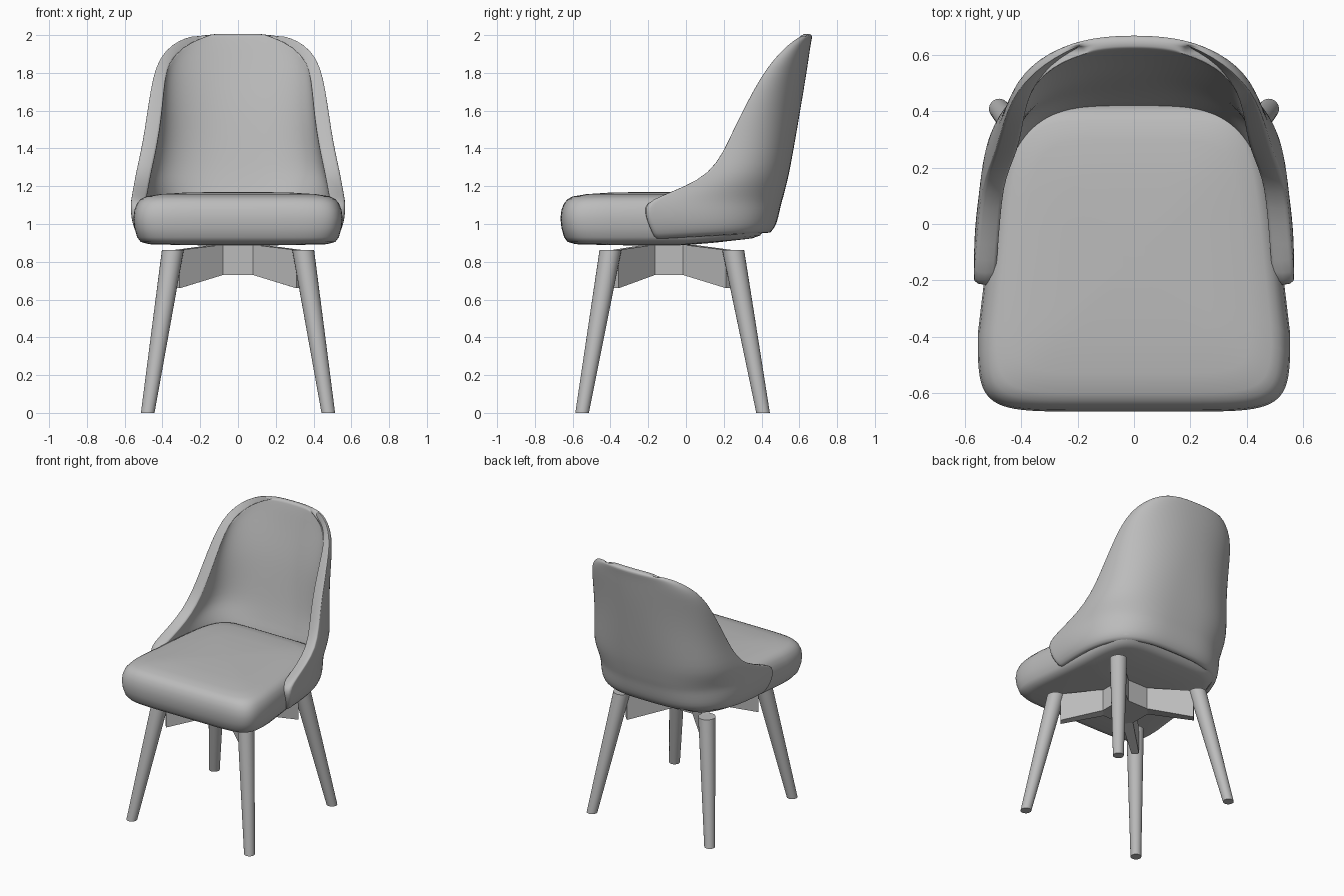
import bpy, math
from mathutils import Vector

if "Cube" in bpy.data.objects:
    bpy.data.objects.remove(bpy.data.objects["Cube"])

grey = bpy.data.materials.new("plain grey")
grey.diffuse_color = (0.5, 0.5, 0.5, 1)
grey.use_nodes = True
grey.node_tree.nodes["Principled BSDF"].inputs["Base Color"].default_value = grey.diffuse_color


def make(name, verts, faces, angle=None):
    mesh = bpy.data.meshes.new(name)
    mesh.from_pydata(verts, [], faces)
    mesh.materials.append(grey)
    ob = bpy.data.objects.new(name, mesh)
    bpy.context.collection.objects.link(ob)
    if angle:
        bpy.ops.object.select_all(action='DESELECT')
        ob.select_set(True)
        bpy.context.view_layer.objects.active = ob
        bpy.ops.object.shade_smooth_by_angle(angle=math.radians(angle))
    return ob


def clamp(v):
    return max(0.0, min(1.0, v))


def spow(v, e):
    return math.copysign(abs(v) ** e, v)


def loft(rings):
    """Closed rings joined bottom to top, with both ends capped."""
    n = len(rings[0])
    verts = [p for r in rings for p in r]
    faces = [(i*n + j, i*n + (j+1) % n, (i+1)*n + (j+1) % n, (i+1)*n + j)
             for i in range(len(rings) - 1) for j in range(n)]
    faces.append(tuple(reversed(range(n))))
    faces.append(tuple(range(len(verts) - n, len(verts))))
    return verts, faces


# Seat cushion: square front, rounder back, tapering backwards
def seat_ring(s, z, n=72):
    ring = []
    for k in range(n):
        t = 2 * math.pi * (k + 0.5) / n
        e = 2 / 4.5 if math.sin(t) > 0 else 2 / 9
        y = -0.117 + 0.548 * s * spow(math.sin(t), e)
        half = 0.555 - 0.095 * clamp((y + 0.4) / 0.8)
        lift = 0.035 * clamp(y / 0.4) if z < 0.96 else 0
        ring.append((half * s * spow(math.cos(t), 2 / 7), y, z + lift))
    return ring


seat_profile = [(0.08, 0.886), (0.5, 0.888), (0.85, 0.893), (0.93, 0.905), (0.965, 0.93),
                (0.99, 0.98), (1.0, 1.03), (0.99, 1.075), (0.965, 1.11), (0.93, 1.132),
                (0.88, 1.146), (0.75, 1.158), (0.5, 1.167), (0.08, 1.17)]
make("seat", *loft([seat_ring(s, z) for s, z in seat_profile]), angle=60)

# Wrap-around back shell: rows of (height, half width, front y, back y)
rows = [(0.905, .505, -.165, .435), (0.95, .54, -.185, .46), (1.0, .558, -.205, .48),
        (1.06, .568, -.22, .495), (1.11, .568, -.215, .505), (1.15, .562, -.14, .518),
        (1.2, .552, -.01, .53), (1.27, .54, .12, .547), (1.38, .515, .195, .567),
        (1.5, .493, .25, .588), (1.63, .475, .315, .61), (1.78, .45, .395, .635),
        (1.88, .415, .47, .65), (1.95, .35, .54, .66), (1.985, .28, .59, .667),
        (2.004, .2, .63, .67)]
SEG = 48
verts, faces = [], []
for z, half, front, back in rows:
    up = clamp((z - 0.95) / 0.75)
    e = 2 / (3.1 - 1.0 * up)
    for j in range(SEG + 1):
        s = 2 * j / SEG - 1
        t = math.copysign(math.pi / 2 * (1 - (1 - abs(s)) ** 1.6), s)
        y = front + (back - front) * max(0, math.cos(t)) ** e
        lift = 0.035 * clamp((y + 0.16) / 0.6) * clamp((1.0 - z) / 0.095)
        verts.append((half * spow(math.sin(t), e), y, z + lift))
w = SEG + 1
for i in range(len(rows) - 1):
    for j in range(SEG):
        a = i * w + j
        faces.append((a, a + w, a + w + 1, a + 1))
shell = make("back_shell", verts, faces, angle=180)
group = shell.vertex_groups.new(name="thickness")
for i, v in enumerate(verts):
    group.add([i], 1 - 0.4 * clamp((v[2] - 1.6) / 0.4), 'REPLACE')
solid = shell.modifiers.new("padding", 'SOLIDIFY')
solid.thickness = 0.078
solid.offset = -1
solid.vertex_group = "thickness"
sub = shell.modifiers.new("rounding", 'SUBSURF')
sub.levels = sub.render_levels = 1


# Four splayed, tapered round legs
def leg(name, top, foot):
    rings = []
    for c, r in ((foot, 0.036), (top, 0.058)):
        rings.append([(c[0] + r * math.cos(2*math.pi*k/24),
                       c[1] + r * math.sin(2*math.pi*k/24), c[2]) for k in range(24)])
    make(name, *loft(rings), angle=40)


for sx, side in ((-1, "left"), (1, "right")):
    leg("front_leg_" + side, (sx * 0.345, -0.40, 0.862), (sx * 0.478, -0.55, 0))
    leg("back_leg_" + side, (sx * 0.345, 0.25, 0.862), (sx * 0.478, 0.408, 0))

# Cross brace: a hub with four arms reaching the legs
centre = Vector((0, -0.09))
low, high = [], []
for sx, sy in ((1, 1), (-1, 1), (-1, -1), (1, -1)):
    tip = Vector((sx * 0.325, 0.23 if sy > 0 else -0.375))
    out = (tip - centre).normalized()
    side = Vector((-out.y, out.x)) * 0.025
    near = Vector((sx * 0.13, sy * 0.075)) + centre
    far = Vector((sx * 0.08, sy * 0.13)) + centre
    if sx * sy < 0:
        near, far = far, near
    for p, z0, z1 in ((near, .73, .89), (tip - side, .66, .862),
                      (tip + side, .66, .862), (far, .73, .89)):
        low.append((p.x, p.y, z0))
        high.append((p.x, p.y, z1))
n = len(low)
faces = [(i, (i+1) % n, n + (i+1) % n, n + i) for i in range(n)]
hub = [i for a in range(0, n, 4) for i in (a, a + 3)]
faces += [tuple(reversed(hub)), tuple(n + i for i in hub)]
for a in range(0, n, 4):
    faces += [(a + 3, a + 2, a + 1, a), (n + a, n + a + 1, n + a + 2, n + a + 3)]
make("cross_brace", low + high, faces)
